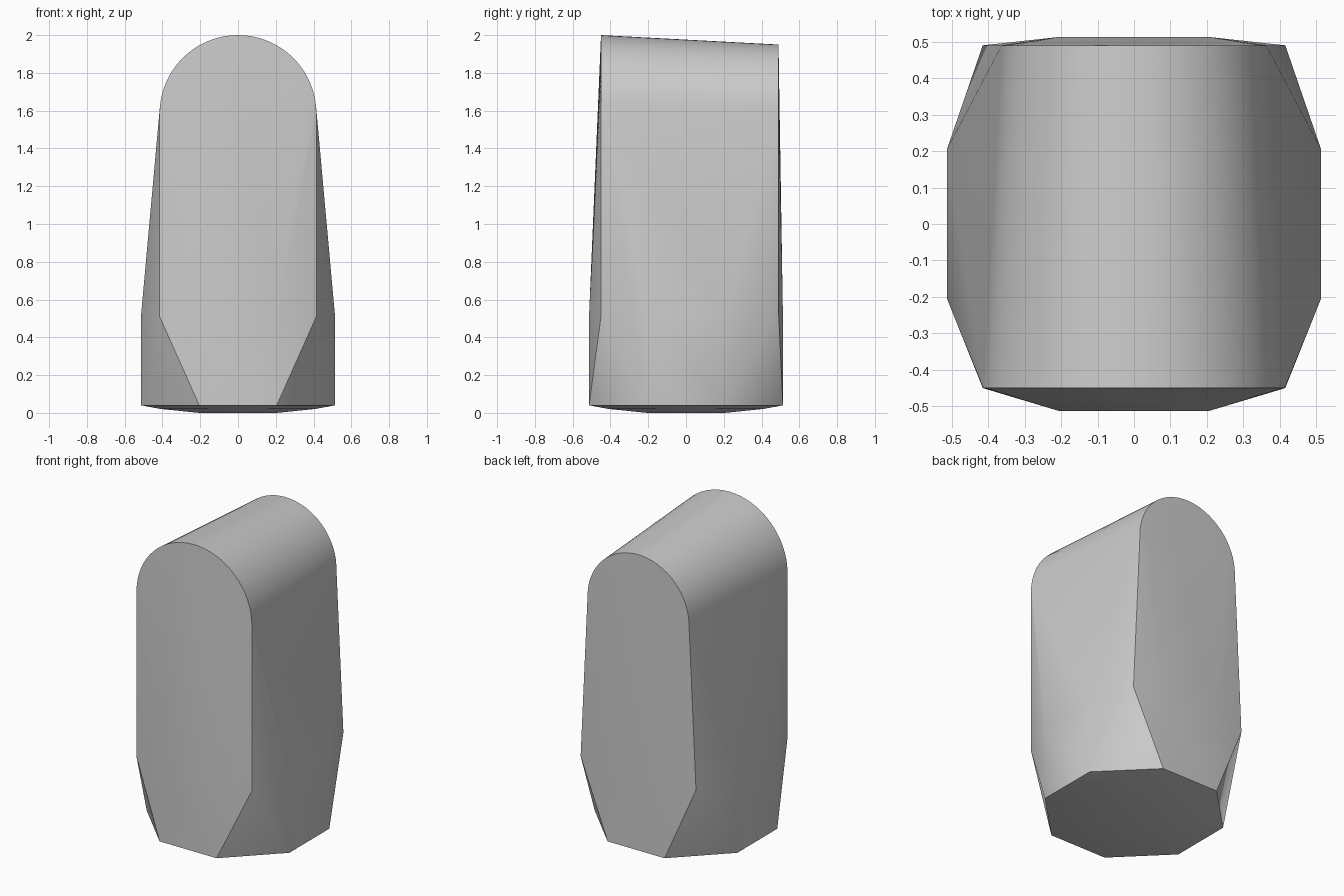
import bpy
import bmesh
from math import cos, sin, pi, radians

cube = bpy.data.objects.get("Cube")
if cube:
    bpy.data.objects.remove(cube, do_unlink=True)

stone = bpy.data.materials.new("stone_grey")
stone.use_nodes = True
grey = (0.6, 0.6, 0.6, 1)
stone.diffuse_color = grey
stone.node_tree.nodes["Principled BSDF"].inputs["Base Color"].default_value = grey

WIDE, NARROW = 0.513, 0.205      # octagonal foot
RIM, SHOULDER, SPRING = 0.04, 0.52, 1.585
points = []


def octagon(scale, z):
    for sx in (-1, 1):
        for sy in (-1, 1):
            points.append((sx * WIDE * scale, sy * NARROW * scale, z))
            points.append((sx * NARROW * scale, sy * WIDE * scale, z))


# Foot: upright octagon with a shallow domed underside
for scale, z in ((0.4, 0), (0.8, 0.021), (1, RIM), (1, SHOULDER)):
    octagon(scale, z)


# Arched end: lower corners below a half circle
def arch(y, radius, corner_z, steps=32):
    for side in (-1, 1):
        points.append((side * 0.415, y, corner_z))
    for i in range(steps + 1):
        a = pi * i / steps
        points.append((radius * cos(a), y, SPRING + radius * sin(a)))


arch(-0.45, 0.415, 0.51)
arch(0.49, 0.365, 0.53)

# Body: one convex skin over the foot and both arches
bm = bmesh.new()
for p in points:
    bm.verts.new(p)
hull = bmesh.ops.convex_hull(bm, input=bm.verts)
loose = {g for g in hull["geom_interior"] + hull["geom_unused"]
         if isinstance(g, bmesh.types.BMVert)}
bmesh.ops.delete(bm, geom=list(loose), context="VERTS")
bmesh.ops.dissolve_limit(bm, angle_limit=radians(0.5),
                         verts=bm.verts, edges=bm.edges)
bmesh.ops.recalc_face_normals(bm, faces=bm.faces)
mesh = bpy.data.meshes.new("arched_stone")
bm.to_mesh(mesh)
bm.free()
mesh.materials.append(stone)

body = bpy.data.objects.new("arched_stone", mesh)
bpy.context.collection.objects.link(body)
bpy.context.view_layer.objects.active = body
body.select_set(True)
bpy.ops.object.shade_smooth_by_angle(angle=radians(30))
